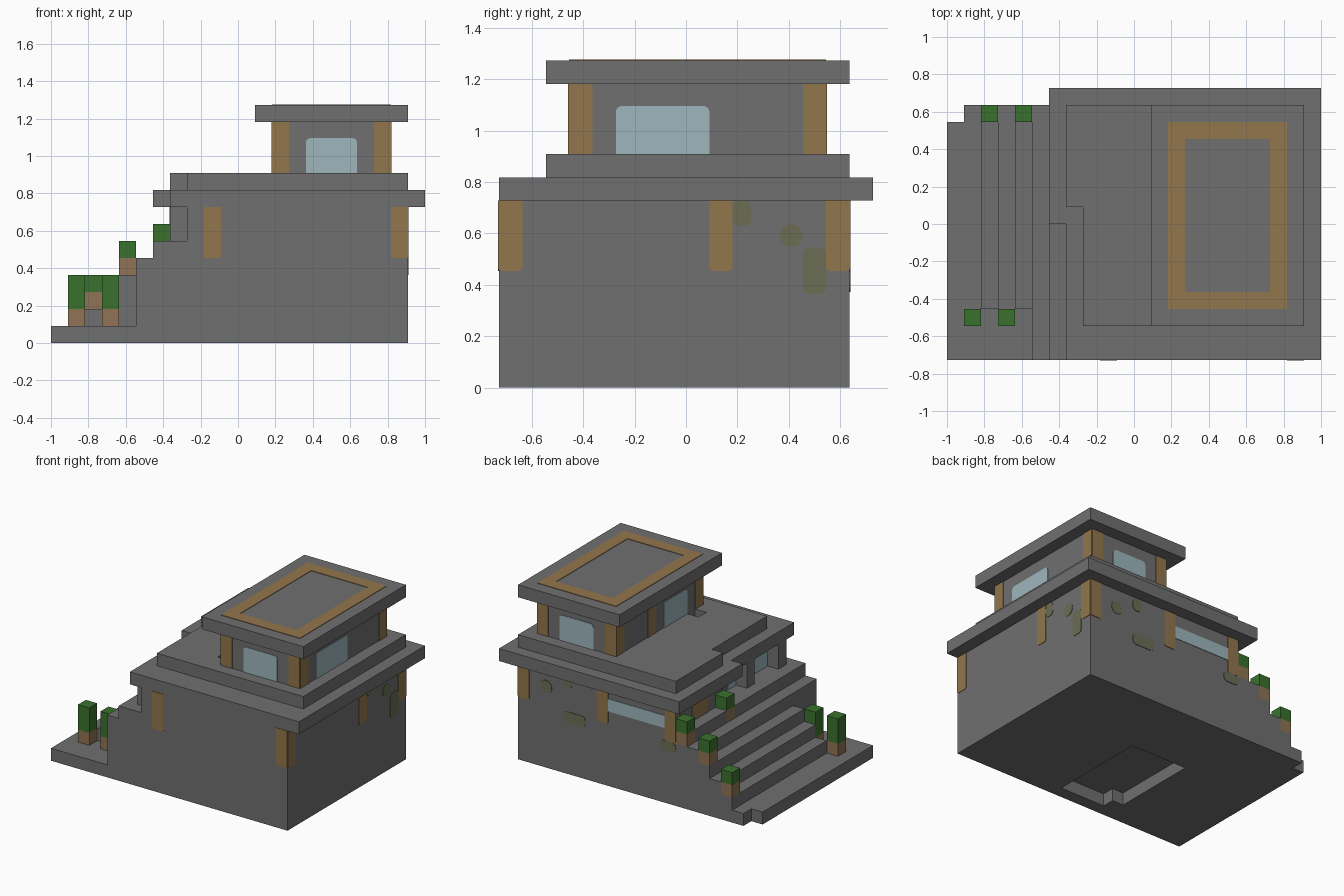
import bpy, bmesh, math
from mathutils import Vector

U = 1 / 11  # one building module

if "Cube" in bpy.data.objects:
    bpy.data.objects.remove(bpy.data.objects["Cube"], do_unlink=True)


def material(name, rgb):
    m = bpy.data.materials.new(name)
    m.use_nodes = True
    color = (*rgb, 1)
    m.diffuse_color = color
    m.node_tree.nodes["Principled BSDF"].inputs["Base Color"].default_value = color
    return m


stone = material("grey stone", (0.16, 0.16, 0.16))
wood = material("tan wood", (0.29, 0.18, 0.072))
clay = material("brown clay", (0.28, 0.175, 0.09))
leaf = material("leaf green", (0.042, 0.165, 0.027))
glass = material("pale blue glass", (0.34, 0.47, 0.51))
moss = material("moss olive", (0.15, 0.155, 0.09))


def prism(name, outline, low, high, mat, axis="z"):
    """Extrude a 2D outline between two levels along an axis."""
    place = {"x": lambda a, b, c: (c, a, b),
             "y": lambda a, b, c: (a, c, b),
             "z": lambda a, b, c: (a, b, c)}[axis]
    bm = bmesh.new()
    rings = [[bm.verts.new(Vector(place(a, b, c)) * U) for a, b in outline]
             for c in (low, high)]
    bm.faces.new(rings[0])
    bm.faces.new(rings[1])
    n = len(outline)
    for i in range(n):
        j = (i + 1) % n
        bm.faces.new((rings[0][i], rings[0][j], rings[1][j], rings[1][i]))
    bmesh.ops.recalc_face_normals(bm, faces=bm.faces)
    mesh = bpy.data.meshes.new(name)
    bm.to_mesh(mesh)
    bm.free()
    mesh.materials.append(mat)
    ob = bpy.data.objects.new(name, mesh)
    bpy.context.collection.objects.link(ob)
    return ob


def rect(a0, a1, b0, b1):
    return [(a0, b0), (a1, b0), (a1, b1), (a0, b1)]


def box(name, x0, x1, y0, y1, z0, z1, mat=stone):
    return prism(name, rect(x0, x1, y0, y1), z0, z1, mat)


def rounded(a0, a1, b0, b1, bottom=0.0, top=0.0):
    """Rectangle outline with rounded bottom and top corners."""
    corners = [(a0, b0, 1, 1, bottom, 180), (a1, b0, -1, 1, bottom, 270),
               (a1, b1, -1, -1, top, 0), (a0, b1, 1, -1, top, 90)]
    points = []
    for a, b, da, db, r, start in corners:
        for k in range(5 if r else 1):
            t = math.radians(start + k * 22.5)
            points.append((a + r * (da + math.cos(t)), b + r * (db + math.sin(t)))
                          if r else (a, b))
    return points


def plate(name, side, level, outline, mat):
    """Thin painted panel on a wall; side is an axis with its sign."""
    depth = 0.04 if side[0] == "+" else -0.04
    prism(name, outline, min(level, level + depth), max(level, level + depth), mat, side[1])


def cut(target, cutter):
    cutter.hide_render = True
    mod = target.modifiers.new("cut", "BOOLEAN")
    mod.operation, mod.solver, mod.object = "DIFFERENCE", "EXACT", cutter
    bpy.context.view_layer.objects.active = target
    bpy.ops.object.modifier_apply(modifier=mod.name)
    bpy.data.objects.remove(cutter, do_unlink=True)


# Ground plinth, stairs and main body
prism("base_plinth", [(-11, -8), (-6, -8), (-6, 7), (-10, 7), (-10, 6), (-11, 6)], 0, 1, stone)
stairs = [(-6, 1)]
for i in range(3):
    stairs += [(-9 + i, 1 + i), (-9 + i, 2 + i)]
prism("lower_stairs", stairs + [(-6, 4)], -5, 7, stone, "y")
body = box("lower_body", -6, 10, -8, 7, 0, 5)
cut(body, prism("recess_cutter", [(-4, -6), (-3, -6), (-3, -7), (1, -7), (1, 1), (-4, 1)],
                -1, 1, stone))
prism("terrace", [(-5, -8), (10, -8), (10, 7), (-4, 7), (-4, 6), (-5, 6),
                  (-5, 2), (-4, 2), (-4, 1), (-5, 1)], 5, 6, stone)
prism("upper_walls", [(-3, -8), (10, -8), (10, 7), (-4, 7), (-4, 1), (-3, 1)], 6, 8, stone)

# Porch posts
for y in (-7, -3):
    box("porch_post", -4, -3, y, y + 1, 6, 8)

# Roof slabs and tower
prism("eave_slab", [(-4, -8), (11, -8), (11, 8), (-5, 8), (-5, 0), (-4, 0)], 8, 9, stone)
deck = prism("deck_slab", [(-3, -6), (10, -6), (10, 7), (-4, 7), (-4, 1), (-3, 1)], 9, 10, stone)
cut(deck, box("hatch_cutter", 1, 2, -4, -3, 9.05, 11))
box("tower", 2, 9, -5, 6, 10, 13)
box("tower_roof", 1, 10, -6, 7, 13, 14)

# Painted frame on the tower roof
for y in (-5, 5):
    plate("roof_border", "+z", 14, rect(2, 9, y, y + 1), wood)
for x in (2, 8):
    plate("roof_border", "+z", 14, rect(x, x + 1, -4, 5), wood)

# Tower corner boards
for side, level, starts in (("-y", -5, (2, 8)), ("+y", 6, (2, 8)),
                            ("+x", 9, (-5, 5)), ("-x", 2, (-5, 1, 5))):
    for a in starts:
        plate("tower_board", side, level, rect(a, a + 1, 10, 13), wood)

# Lower wall boards, rounded at the foot
for side, level, starts in (("-y", -8, (-2, 9)), ("+y", 7, (-4, 2, 9)),
                            ("+x", 10, (-8, 1, 6))):
    for a in starts:
        plate("wall_board", side, level, rounded(a, a + 1, 5, 8, bottom=0.15), wood)

# Windows and door
for side, level, a0, a1 in (("-y", -5, 4, 7), ("+y", 6, 4, 7), ("+x", 9, -3, 1), ("-x", 2, -3, 0)):
    plate("tower_window", side, level, rounded(a0, a1, 10, 12.05, top=0.25), glass)
plate("back_window", "+y", 7, rect(-3, 2, 6, 7), glass)
plate("porch_window", "-x", -3, rounded(-6, -1, 6, 7.2, top=0.25), glass)
plate("door", "-x", -4, rect(3, 5, 6, 8), wood)

# Moss patches
for side, level, a0, a1, b0, b1, r in (
        ("+x", 10, 2, 2.8, 6.9, 8, 0.35), ("+x", 10, 4, 5, 6, 7, 0.5),
        ("+x", 10, 5, 6, 4, 6, 0.3), ("+y", 7, 7, 8, 6, 7, 0.45),
        ("+y", 7, 5.2, 6, 6.9, 7.9, 0.35), ("+y", 7, 4, 6, 4.1, 5, 0.35),
        ("+y", 7, -4, -2.6, 4.2, 5, 0.35)):
    plate("moss_patch", side, level, rounded(a0, a1, b0, b1, r, r), moss)

# Potted shrubs: x, y, floor height, leaf height
for x, y, z, h in ((-10, -6, 1, 2), (-8, -6, 1, 2), (-9, 6, 2, 1),
                   (-7, 6, 4, 1), (-5, 6, 5, 1), (-5, 1, 5, 1)):
    box("planter", x, x + 1, y, y + 1, z, z + 1, clay)
    box("shrub", x, x + 1, y, y + 1, z + 1, z + 1 + h, leaf)
